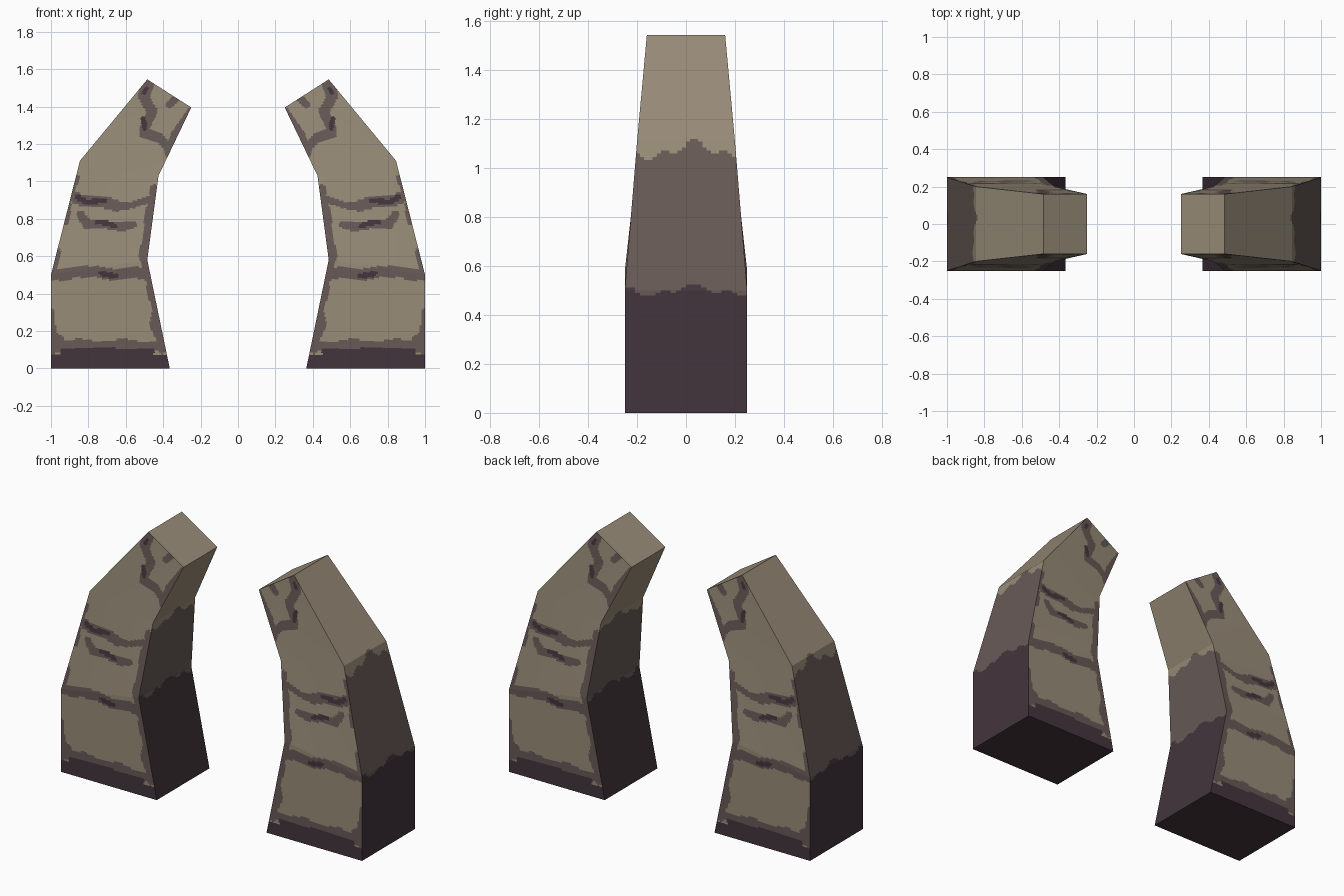
import bpy, bmesh, math
from mathutils import Vector

if "Cube" in bpy.data.objects:
    bpy.data.objects.remove(bpy.data.objects["Cube"])


def srgb(r, g, b):
    def lin(c):
        c /= 255
        return c / 12.92 if c <= 0.04045 else ((c + 0.055) / 1.055) ** 2.4
    return (lin(r), lin(g), lin(b), 1)


def material(name, col):
    m = bpy.data.materials.new(name)
    m.diffuse_color = col
    m.use_nodes = True
    m.node_tree.nodes["Principled BSDF"].inputs["Base Color"].default_value = m.diffuse_color
    return m


TAN, MID, DARK = 0, 1, 2
MATS = [material("tan_stone", srgb(152, 140, 120)),
        material("brown_stone", srgb(103, 90, 86)),
        material("dark_stone", srgb(68, 53, 61))]

# Cross-sections up the pillar: inner (x, z), outer (x, z), half depth
RINGS = [((0.365, 0.0), (1.0, 0.0), 0.25),
         ((0.485, 0.58), (1.0, 0.50), 0.25),
         ((0.425, 1.03), (0.845, 1.11), 0.20),
         ((0.25, 1.395), (0.485, 1.545), 0.16)]

# Painted cracks on the broad faces: (half width, polyline of x, z)
BROWN = [
    (0.030, [(0.36, 0.12), (1.0, 0.12)]),
    (0.030, [(0.40, 0.10), (0.44, 0.27)]),
    (0.022, [(0.44, 0.27), (0.47, 0.50)]),
    (0.022, [(0.99, 0.10), (1.0, 0.30)]),
    (0.045, [(0.98, 0.13), (0.98, 0.15)]),
    (0.030, [(0.47, 0.50), (0.65, 0.51), (0.78, 0.51), (0.87, 0.52), (1.0, 0.49)]),
    (0.025, [(0.49, 0.50), (0.50, 0.62), (0.47, 0.80), (0.45, 0.95)]),
    (0.020, [(1.0, 0.50), (0.97, 0.62)]),
    (0.018, [(0.93, 0.78), (0.87, 1.02)]),
    (0.032, [(0.88, 0.92), (0.75, 0.885), (0.66, 0.87)]),
    (0.020, [(0.66, 0.87), (0.56, 0.88), (0.43, 0.90)]),
    (0.022, [(0.85, 0.83), (0.80, 0.77), (0.69, 0.76), (0.56, 0.77)]),
    (0.035, [(0.485, 1.54), (0.50, 1.47)]),
    (0.028, [(0.50, 1.47), (0.46, 1.38), (0.50, 1.30), (0.50, 1.27)]),
    (0.026, [(0.50, 1.27), (0.42, 1.23), (0.38, 1.18)]),
    (0.022, [(0.26, 1.38), (0.38, 1.15)]),
    (0.016, [(0.33, 1.44), (0.37, 1.40)]),
]
BLACK = [
    (0.016, [(0.85, 0.92), (0.80, 0.895), (0.72, 0.89)]),
    (0.014, [(0.75, 0.775), (0.65, 0.765)]),
    (0.014, [(0.66, 0.505), (0.73, 0.505)]),
    (0.013, [(0.50, 1.48), (0.495, 1.50)]),
    (0.013, [(0.50, 1.29), (0.515, 1.34)]),
]


def near(p, strokes):
    for w, pts in strokes:
        for a, b in zip(pts, pts[1:]):
            a, d = Vector(a), Vector(b) - Vector(a)
            t = max(0, min(1, (p - a).dot(d) / d.length_squared))
            if (p - a - d * t).length < w:
                return True
    return False


def broad_face_colour(x, z):
    # slight wobble makes the painted borders uneven
    p = Vector((x + 0.007 * math.sin(31 * z + 9 * x), z + 0.008 * math.sin(27 * x + 5 * z)))
    if (z < 0.108 and 0.45 < x < 0.95) or z < 0.07 or near(p, BLACK):
        return DARK
    return MID if near(p, BROWN) else TAN


def edge_face_colour(v, y):
    wob = 0.03 * math.sin(19 * y + 1) + 0.02 * math.sin(47 * y)
    if v < 1 + wob:
        return DARK
    return MID if v < 1.94 + wob * 1.5 else TAN


NU, ND, NV = 60, 24, 48      # across, depth, rows per section


def build_pillar(name, side):
    bm = bmesh.new()
    # fractions (across, depth) round the rectangular section
    loop = ([(i / NU, -1) for i in range(NU)] + [(1, -1 + 2 * i / ND) for i in range(ND)]
            + [(1 - i / NU, 1) for i in range(NU)] + [(0, 1 - 2 * i / ND) for i in range(ND)])
    rows = []
    for r in range(3 * NV + 1):
        k = min(r // NV, 2)
        t = r / NV - k
        (i0, o0, h0), (i1, o1, h1) = RINGS[k], RINGS[k + 1]
        inner, outer = Vector(i0).lerp(Vector(i1), t), Vector(o0).lerp(Vector(o1), t)
        h = h0 + (h1 - h0) * t
        row = []
        for u, d in loop:
            p = inner.lerp(outer, u)
            row.append(bm.verts.new((side * p.x, h * d, p.y)))
        rows.append(row)
    n = len(loop)
    for r in range(3 * NV):
        for j in range(n):
            q = (j + 1) % n
            f = bm.faces.new((rows[r][j], rows[r][q], rows[r + 1][q], rows[r + 1][j]))
            c = f.calc_center_median()
            if j < NU or NU + ND <= j < 2 * NU + ND:
                f.material_index = broad_face_colour(abs(c.x), c.z)
            else:
                f.material_index = edge_face_colour((r + 0.5) / NV, c.y)
    # bottom and tip
    bm.faces.new(rows[0][::-1]).material_index = DARK
    bm.faces.new(rows[-1]).material_index = TAN
    bmesh.ops.recalc_face_normals(bm, faces=bm.faces)
    me = bpy.data.meshes.new(name)
    bm.to_mesh(me)
    bm.free()
    for m in MATS:
        me.materials.append(m)
    bpy.context.collection.objects.link(bpy.data.objects.new(name, me))


build_pillar("right_pillar", 1)
build_pillar("left_pillar", -1)
